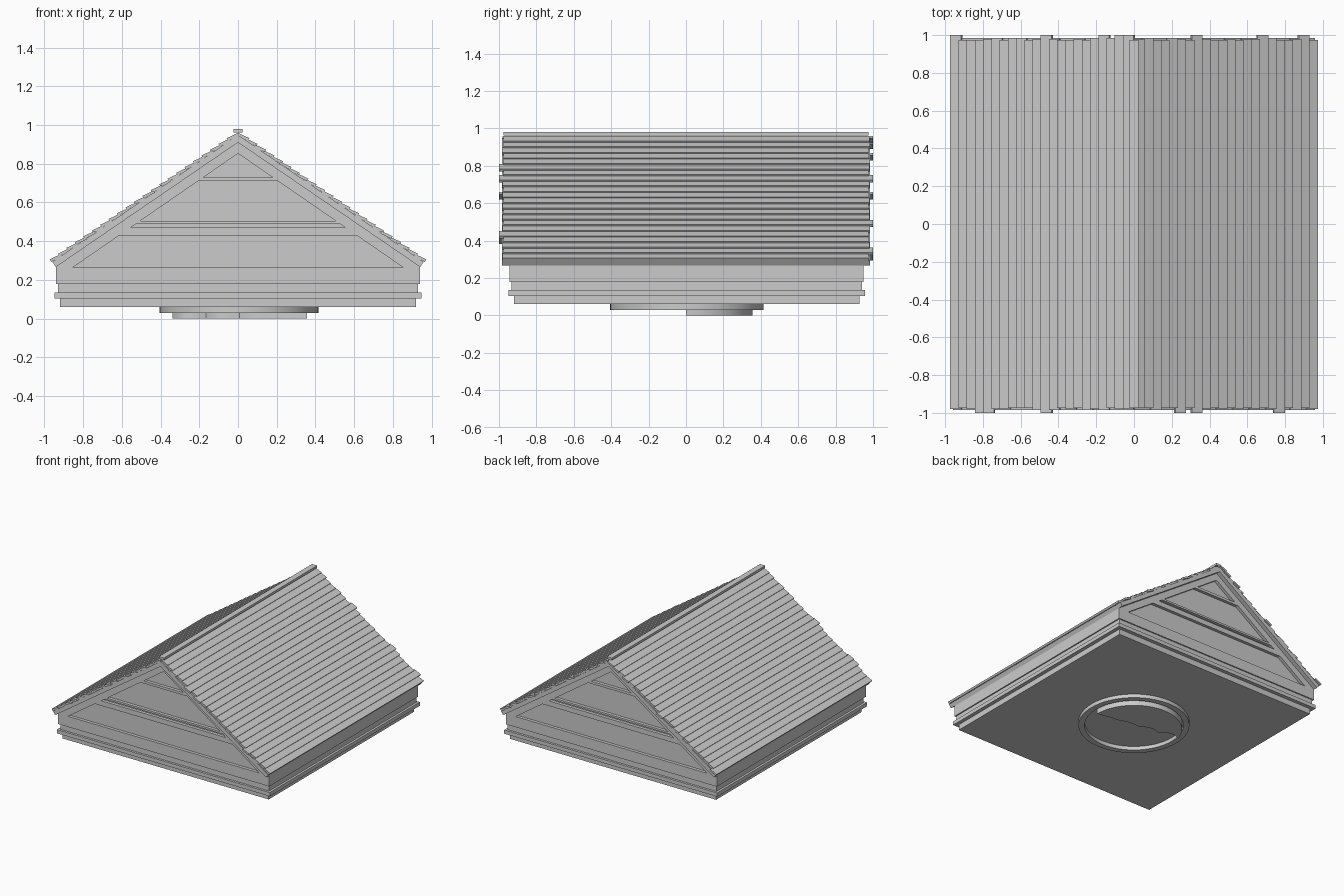
import bpy
import math
import random
from mathutils import Vector

random.seed(4)
cube = bpy.data.objects.get("Cube")
if cube:
    bpy.data.objects.remove(cube, do_unlink=True)

stone = bpy.data.materials.new("grey_stone")
stone.use_nodes = True
GREY = (0.6, 0.6, 0.6, 1)
stone.diffuse_color = GREY
stone.node_tree.nodes["Principled BSDF"].inputs["Base Color"].default_value = GREY


def prisms(name, items, axis="y"):
    """One object from (profile, start, end) prisms extruded along y or z."""
    verts, faces = [], []
    for profile, a, b in items:
        n, base = len(profile), len(verts)
        for d in (a, b):
            verts += [(p, d, q) if axis == "y" else (p, q, d) for p, q in profile]
        faces.append([base + i for i in range(n)])
        faces.append([base + n + i for i in reversed(range(n))])
        for i in range(n):
            j = (i + 1) % n
            faces.append([base + j, base + i, base + n + i, base + n + j])
    mesh = bpy.data.meshes.new(name)
    mesh.from_pydata(verts, [], faces)
    mesh.materials.append(stone)
    obj = bpy.data.objects.new(name, mesh)
    bpy.context.collection.objects.link(obj)
    # Consistent outward normals
    bpy.context.view_layer.objects.active = obj
    obj.select_set(True)
    bpy.ops.object.mode_set(mode="EDIT")
    bpy.ops.mesh.select_all(action="SELECT")
    bpy.ops.mesh.normals_make_consistent(inside=False)
    bpy.ops.object.mode_set(mode="OBJECT")
    obj.select_set(False)
    return obj


def rect(w, lo, hi):
    return [(-w, lo), (w, lo), (w, hi), (-w, hi)]


def arc(r, start, end, n):
    return [(r * math.cos(start + (end - start) * i / n),
             r * math.sin(start + (end - start) * i / n)) for i in range(n + 1)]


def smooth(obj):
    bpy.context.view_layer.objects.active = obj
    obj.select_set(True)
    bpy.ops.object.shade_smooth_by_angle(angle=math.radians(30))
    obj.select_set(False)


# Stepped cornice below the gable
for name, w, lo, hi in (("base_course", 0.918, 0.06, 0.105),
                        ("cornice_ledge", 0.948, 0.105, 0.135),
                        ("upper_course", 0.93, 0.135, 0.18)):
    prisms(name, [(rect(w, lo, hi), -w - 0.002, w + 0.01)])

# Gable body with sunken panels at both ends
EAVE_X, EAVE_Z, APEX = 0.94, 0.267, 0.91
gable = prisms("gable_body", [([(-EAVE_X, 0.18), (EAVE_X, 0.18), (EAVE_X, EAVE_Z),
                               (0, APEX), (-EAVE_X, EAVE_Z)], -0.945, 0.95)])


def panel(lo, hi):
    a, b = ((0.853 - z) / 0.69 for z in (lo, hi))
    if b < 0.01:
        return [(-a, lo), (a, lo), (0, hi)]
    return [(-a, lo), (a, lo), (b, hi), (-b, hi)]


panels = [panel(*z) for z in ((0.265, 0.43), (0.47, 0.49), (0.505, 0.71), (0.73, 0.853))]
cutter = prisms("panel_cutter", [(p, a, b) for p in panels
                                 for a, b in ((-1.1, -0.92), (0.925, 1.1))])
cutter.hide_render = True
mod = gable.modifiers.new("panels", "BOOLEAN")
mod.operation, mod.solver, mod.object = "DIFFERENCE", "EXACT", cutter
bpy.context.view_layer.objects.active = gable
bpy.ops.object.modifier_apply(modifier=mod.name)
bpy.data.objects.remove(cutter, do_unlink=True)

# Roof slab, a chevron whose eaves are cut square to the slope
down = Vector((EAVE_X, EAVE_Z - APEX))
length = down.length
down.normalize()
out = Vector((-down.y, down.x))
THICK = 0.032
top = Vector((0, APEX + THICK / out.y))
low = Vector((EAVE_X, EAVE_Z))
edge = low + out * THICK
prisms("roof_slab", [([(0, APEX), tuple(low), tuple(edge), tuple(top),
                       (-edge.x, edge.y), (-low.x, low.y)], -0.985, 0.985)])

# Overlapping roof slats with uneven ends
ROWS = 22
span = (edge - top).length
step = span / ROWS
for side, label in ((1, "left"), (-1, "right")):
    slats = []
    for i in range(ROWS):
        s = i * step
        section = [(s - 0.004, -0.004), (s + step + 0.005, 0.003),
                   (s + step + 0.005, 0.019), (s - 0.004, 0.009)]
        pts = [top + down * u + out * n for u, n in section]
        ends = [random.choice((0.975, 0.975, 0.98, 0.985, 1.0)) for _ in range(2)]
        slats.append(([(side * p.x, p.y) for p in pts], -ends[0], ends[1]))
    prisms(label + "_roof_slats", slats)

# Ridge cap
prisms("ridge_cap", [(rect(0.023, 0.962, 0.98), -0.975, 0.975)])

# Hollow round collar underneath
outer = arc(0.41, 0, math.tau, 64)[:-1]
inner = arc(0.365, 0, math.tau, 64)[:-1]
verts = [(x + 0.005, y + 0.005, z) for z in (0.03, 0.065) for loop in (outer, inner) for x, y in loop]
N = len(outer)
faces = []
for i in range(N):
    j = (i + 1) % N
    faces += [[i, N + i, N + j, j], [i, j, 2 * N + j, 2 * N + i],
              [N + j, N + i, 3 * N + i, 3 * N + j],
              [2 * N + i, 2 * N + j, 3 * N + j, 3 * N + i]]
mesh = bpy.data.meshes.new("round_collar")
mesh.from_pydata(verts, [], faces)
mesh.materials.append(stone)
collar = bpy.data.objects.new("round_collar", mesh)
bpy.context.collection.objects.link(collar)
smooth(collar)

# Half disc in the collar with a scalloped straight edge
curve = arc(0.355, 0.0, math.pi - 0.3, 32)
left = curve[-1]
wave = []
for i in range(1, 32):
    t = i / 32
    x = left[0] + (curve[0][0] - left[0]) * t
    wave.append((x, left[1] * (1 - t) + 0.04 * abs(math.sin(4 * math.pi * t)) * (1 - t)))
half = prisms("scalloped_half_disc", [(curve + wave, 0.0, 0.062)], axis="z")
smooth(half)
